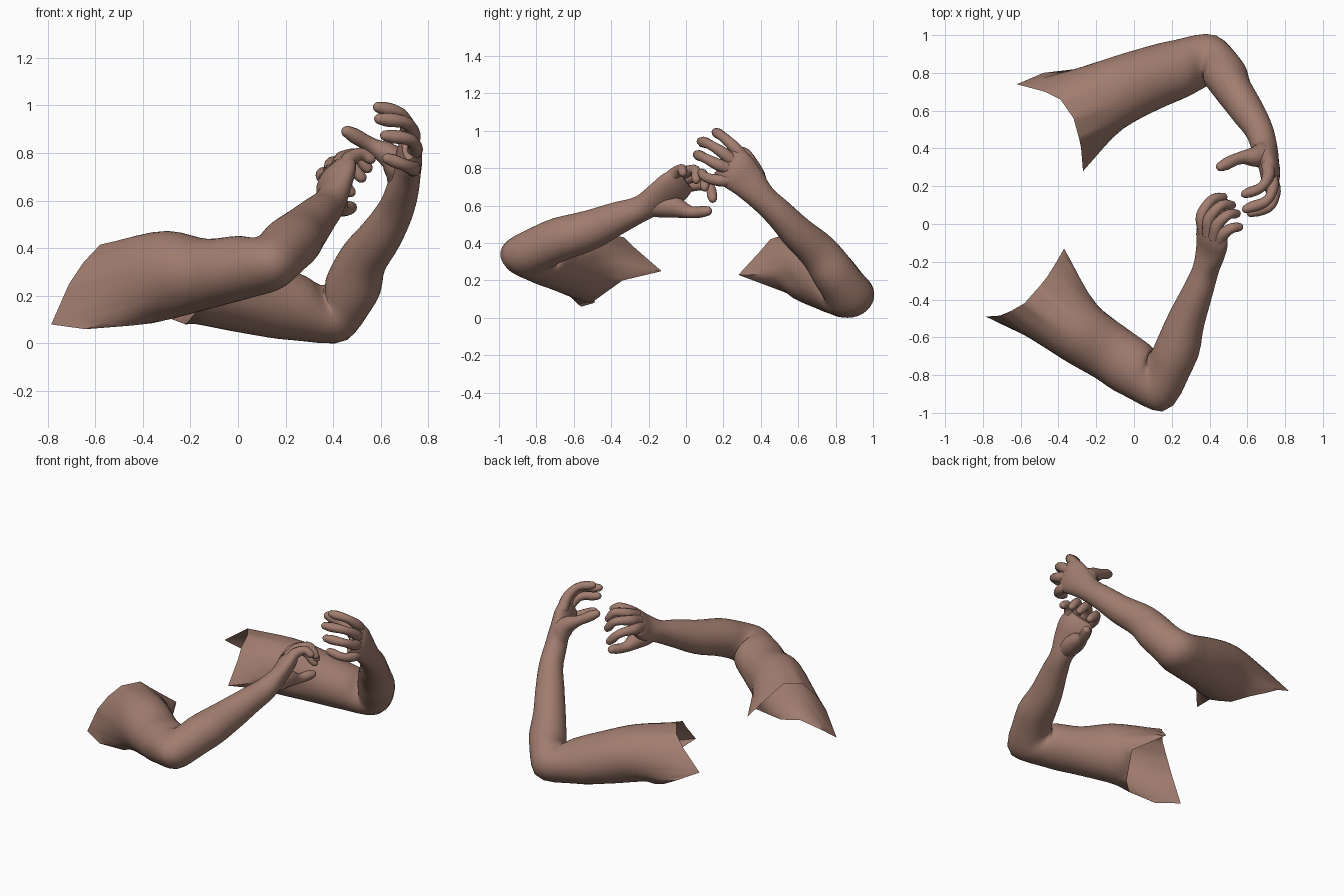
import bpy, bmesh, math
from mathutils import Vector as V

if "Cube" in bpy.data.objects:
    bpy.data.objects.remove(bpy.data.objects["Cube"])

skin = bpy.data.materials.new("brown_skin")
skin.diffuse_color = (0.36, 0.205, 0.16, 1)
skin.use_nodes = True
skin.node_tree.nodes["Principled BSDF"].inputs["Base Color"].default_value = skin.diffuse_color
Z = V((0, 0, 1))


def key_rings(keys, n):
    """Elliptical rings (x, y, z, side radius, up radius, roll) across a path."""
    pts = [V(k[:3]) for k in keys]
    rings, frames = [], []
    for i, k in enumerate(keys):
        d = V((0, 0, 0))
        if i > 0:
            d += (pts[i] - pts[i - 1]).normalized()
        if i < len(pts) - 1:
            d += (pts[i + 1] - pts[i]).normalized()
        d.normalize()
        u = d.cross(Z).normalized()
        v = u.cross(d)
        r = math.radians(k[5]) if len(k) > 5 else 0
        ring = []
        for j in range(n):
            # the roll turns the ellipse but keeps the columns in line
            a = 2 * math.pi * j / n
            x, y = k[3] * math.cos(a - r), k[4] * math.sin(a - r)
            ring.append(pts[i] + u * (x * math.cos(r) - y * math.sin(r))
                        + v * (x * math.sin(r) + y * math.cos(r)))
        rings.append(ring)
        frames.append((u, v))
    return rings, frames


def rim_ring(rim, frame, n):
    """Resample an open edge by angle around the limb axis, keeping its corners."""
    rim = [V(p) for p in rim]
    c = sum(rim, V((0, 0, 0))) / len(rim)
    u, v = frame
    tau = 2 * math.pi
    corners = sorted(((math.atan2((p - c).dot(v), (p - c).dot(u)) % tau, p) for p in rim),
                     key=lambda t: t[0])
    ap = [(corners[-1][0] - tau, corners[-1][1])] + corners
    ap.append((corners[0][0] + tau, corners[0][1]))
    out = []
    for j in range(n):
        a = tau * j / n
        for (a0, p0), (a1, p1) in zip(ap, ap[1:]):
            if a0 <= a <= a1:
                out.append(p0.lerp(p1, (a - a0) / max(a1 - a0, 1e-6)))
                break
    for a, p in corners:
        out[round(a / tau * n) % n] = p
    return out


def smooth_rings(rings, steps):
    """Hermite interpolation of each column of the key rings."""
    n = len(rings[0])
    mid = [sum(r, V((0, 0, 0))) / n for r in rings]
    h = [max((b - a).length, 1e-4) for a, b in zip(mid, mid[1:])]
    last = len(rings) - 1

    def slope(i, j):
        if i == 0:
            return (rings[1][j] - rings[0][j]) / h[0]
        if i == last:
            return (rings[i][j] - rings[i - 1][j]) / h[i - 1]
        a = (rings[i][j] - rings[i - 1][j]) / h[i - 1]
        b = (rings[i + 1][j] - rings[i][j]) / h[i]
        return (a * h[i] + b * h[i - 1]) / (h[i] + h[i - 1])

    out = []
    for i in range(last):
        for s in range(steps):
            t = s / steps
            a, b = 2 * t**3 - 3 * t**2 + 1, t**3 - 2 * t**2 + t
            c, d = -2 * t**3 + 3 * t**2, t**3 - t**2
            out.append([rings[i][j] * a + slope(i, j) * (b * h[i])
                        + rings[i + 1][j] * c + slope(i + 1, j) * (d * h[i])
                        for j in range(n)])
    return out + [rings[-1]]


def loft(name, rings):
    bm = bmesh.new()
    rows = [[bm.verts.new(p) for p in r] for r in rings]
    n = len(rows[0])
    for a, b in zip(rows, rows[1:]):
        for j in range(n):
            k = (j + 1) % n
            bm.faces.new((a[j], a[k], b[k], b[j]))
    # rounded end
    tip = bm.verts.new(sum(rings[-1], V((0, 0, 0))) / n)
    for j in range(n):
        bm.faces.new((rows[-1][j], rows[-1][(j + 1) % n], tip))
    bmesh.ops.recalc_face_normals(bm, faces=bm.faces)
    me = bpy.data.meshes.new(name)
    bm.to_mesh(me)
    bm.free()
    me.materials.append(skin)
    ob = bpy.data.objects.new(name, me)
    bpy.context.collection.objects.link(ob)
    bpy.ops.object.select_all(action='DESELECT')
    ob.select_set(True)
    bpy.context.view_layer.objects.active = ob
    bpy.ops.object.shade_smooth_by_angle(angle=math.radians(50))


def arm(name, rim, keys, n=48):
    rings, frames = key_rings(keys, n)
    loft(name, smooth_rings([rim_ring(rim, frames[0], n)] + rings, 4))


def finger(name, pts, radii):
    p = [V(q) for q in pts]
    d, r = (p[-1] - p[-2]).normalized(), radii[-1]
    # pull the last joint back so the rounded tip ends on the given point
    p[-1] = p[-1] - d * r * 0.5
    keys = [(*q, s, s) for q, s in zip(p, radii)]
    keys += [(*(p[-1] + d * r * 0.65), r * 0.75, r * 0.75),
             (*(p[-1] + d * r), r * 0.3, r * 0.3)]
    loft(name, smooth_rings(key_rings(keys, 12)[0], 4))


# front arm: open shoulder edge, upper arm, elbow, forearm, palm
arm("front_arm",
    [(-.785, -.49, .08), (-.64, -.56, .06), (-.45, -.58, .075), (-.36, -.5, .085),
     (-.27, -.34, .2), (-.37, -.13, .25), (-.41, -.2, .31), (-.46, -.28, .38),
     (-.5, -.33, .43), (-.58, -.42, .415), (-.65, -.46, .34), (-.71, -.485, .25)],
    [(-.29, -.57, .288, .17, .185), (-.12, -.685, .295, .155, .145),
     (.02, -.78, .32, .148, .133), (.12, -.835, .335, .16, .12),
     (.205, -.715, .405, .118, .118), (.28, -.5, .475, .098, .105),
     (.34, -.35, .54, .08, .085), (.38, -.24, .585, .07, .07, -20),
     (.405, -.14, .645, .055, .098, -45), (.415, -.05, .71, .05, .108, -45),
     (.42, -.005, .74, .03, .088, -45)])

# back arm
arm("back_arm",
    [(-.62, .74, .27), (-.48, .8, .2), (-.39, .785, .15), (-.3, .75, .11),
     (-.22, .66, .08), (-.17, .52, .14), (-.27, .28, .23), (-.28, .4, .36),
     (-.29, .45, .42), (-.32, .56, .455), (-.39, .66, .44), (-.47, .7, .38)],
    [(-.13, .68, .25, .19, .175), (.08, .768, .195, .168, .16),
     (.25, .825, .15, .153, .138), (.41, .865, .13, .135, .125),
     (.475, .8, .225, .115, .118), (.525, .71, .35, .1, .105),
     (.605, .59, .46, .088, .09), (.665, .49, .565, .074, .078),
     (.69, .41, .64, .068, .075), (.71, .33, .73, .057, .095),
     (.722, .25, .805, .048, .108), (.72, .21, .84, .03, .09)])

# fingers: knuckle, two joints, tip
fingers = {
    "front_index": [(.375, -.05, .69), (.36, .045, .71), (.41, .125, .7), (.48, .145, .63)],
    "front_middle": [(.395, -.06, .72), (.4, .03, .755), (.465, .1, .755), (.525, .1, .69)],
    "front_ring": [(.425, -.08, .74), (.445, 0, .78), (.5, .05, .79), (.55, .055, .73)],
    "front_little": [(.45, -.11, .73), (.475, -.05, .78), (.525, -.02, .795), (.565, -.015, .77)],
    "back_index": [(.71, .31, .85), (.71, .25, .92), (.675, .195, .97), (.58, .155, .995)],
    "back_middle": [(.72, .27, .82), (.735, .2, .88), (.71, .13, .925), (.585, .075, .945)],
    "back_ring": [(.725, .25, .79), (.745, .17, .82), (.725, .1, .855), (.61, .055, .875)],
    "back_little": [(.725, .26, .74), (.735, .18, .735), (.7, .11, .75), (.62, .08, .78)],
}
for name, pts in fingers.items():
    finger(name + "_finger", pts, (.036, .032, .026, .023))

# thumbs, widening into the heel of the palm
finger("front_thumb", [(.385, -.2, .6), (.395, -.12, .6), (.41, -.05, .59), (.435, .03, .565),
                       (.48, .125, .572)], (.055, .064, .055, .032, .026))
finger("back_thumb", [(.685, .39, .69), (.67, .36, .755), (.635, .355, .79), (.565, .35, .83),
                      (.45, .3, .895)], (.058, .064, .052, .033, .026))
